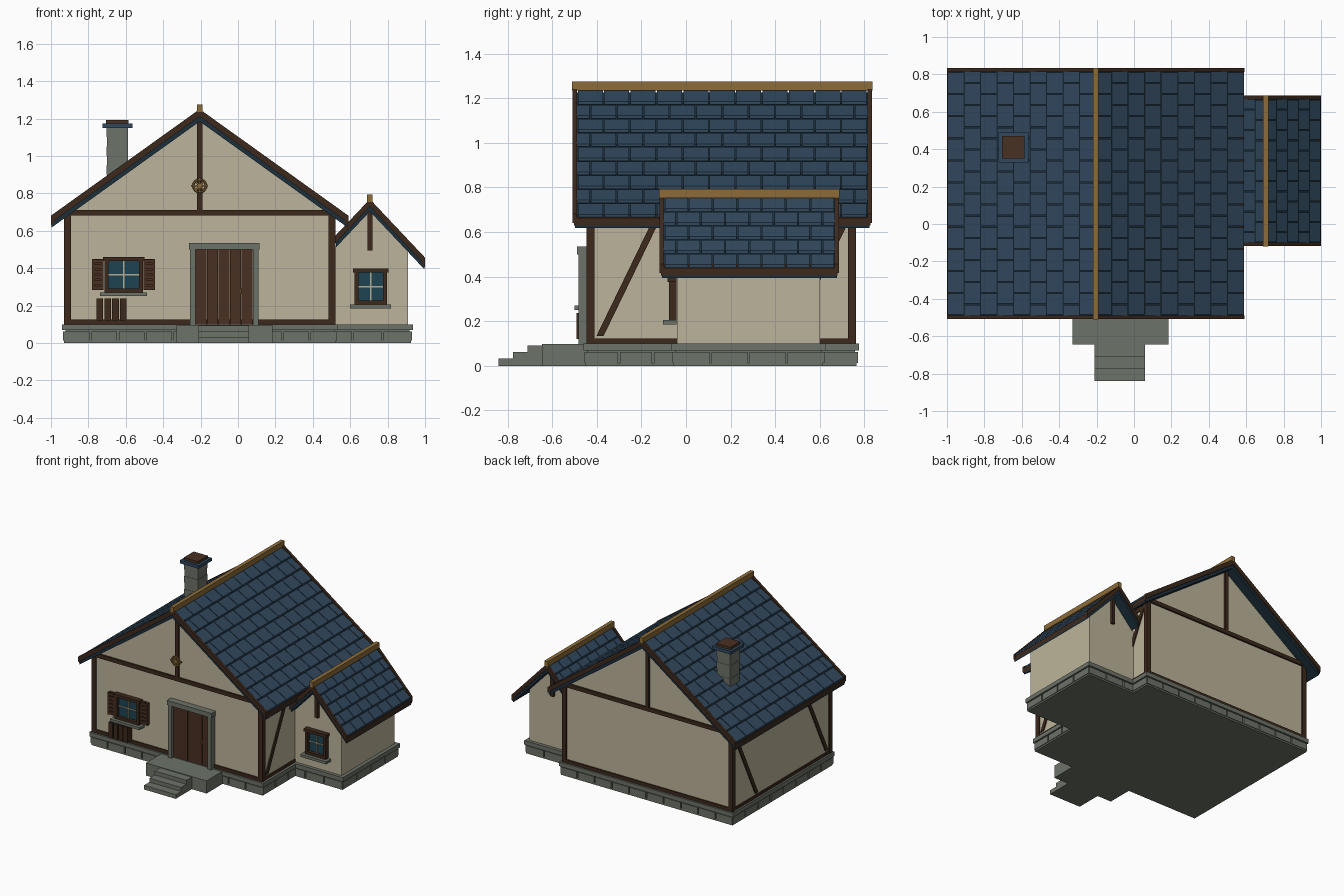
import bpy, bmesh, math

if "Cube" in bpy.data.objects:
    bpy.data.objects.remove(bpy.data.objects["Cube"])

# ---------- helpers ----------
def mat(name, hexcol):
    m = bpy.data.materials.new(name)
    rgb = [(int(hexcol[i:i + 2], 16) / 255) ** 2.2 for i in (0, 2, 4)]
    m.diffuse_color = (*rgb, 1)
    m.use_nodes = True
    m.node_tree.nodes["Principled BSDF"].inputs["Base Color"].default_value = m.diffuse_color
    return m

PLASTER, WOOD = mat("plaster", "BBB299"), mat("dark_wood", "3F2D22")
DOOR, STONE = mat("door_wood", "4A3326"), mat("stone", "6C7268")
SLATE, DECK = mat("slate", "344A5E"), mat("roof_deck", "22333F")
BRASS, GLASS = mat("brass", "8C6C3C"), mat("glass", "234552")
CREAM = mat("cream", "B5AC90")

def finish(name, bm, m):
    bmesh.ops.recalc_face_normals(bm, faces=bm.faces)
    me = bpy.data.meshes.new(name)
    bm.to_mesh(me)
    bm.free()
    ob = bpy.data.objects.new(name, me)
    me.materials.append(m)
    bpy.context.collection.objects.link(ob)
    return ob

def boxes(name, m, items, f=lambda u, v, w: (u, v, w)):
    """Boxes (u0,u1,v0,v1,w0,w1), each corner passed through the map f."""
    bm = bmesh.new()
    for u0, u1, v0, v1, w0, w1 in items:
        lo = [bm.verts.new(f(u, v, w0)) for u, v in ((u0, v0), (u1, v0), (u1, v1), (u0, v1))]
        hi = [bm.verts.new(f(u, v, w1)) for u, v in ((u0, v0), (u1, v0), (u1, v1), (u0, v1))]
        bm.faces.new(lo)
        bm.faces.new(hi)
        for i in range(4):
            j = (i + 1) % 4
            bm.faces.new((lo[i], lo[j], hi[j], hi[i]))
    return finish(name, bm, m)

def gable_walls(name, x0, x1, y0, y1, cx, zp, m):
    """Gabled profile extruded along y."""
    bm = bmesh.new()
    pts = [(x0, .09), (x1, .09), (x1, zp - m * (x1 - cx)), (cx, zp), (x0, zp - m * (cx - x0))]
    face = bm.faces.new([bm.verts.new((x, y0, z)) for x, z in pts])
    ext = bmesh.ops.extrude_face_region(bm, geom=[face])
    bmesh.ops.translate(bm, vec=(0, y1 - y0, 0),
                        verts=[v for v in ext["geom"] if isinstance(v, bmesh.types.BMVert)])
    finish(name, bm, PLASTER)

def roof(pre, cx, zt, m, runs, run, y0, y1, rows, cols):
    """Both slopes: deck, staggered slates, barge boards, fascia; then ridge cap."""
    step, tw = run / rows, (y1 - y0 - .04) / cols
    for side, r in zip((-1, 1), runs):
        tag = pre + ("_left_" if side < 0 else "_right_")
        def slope(u, v, w):
            return (cx + side * u, v, zt - m * u + w)
        def tile(u, v, w):
            return slope(u * step, v, w + .013 * (u - math.floor(u)))
        boxes(tag + "deck", DECK, [(0, r - .004, y0 + .01, y1 - .01, -.062, -.02)], slope)
        tiles = []
        for i in range(round(r / step)):
            for j in range(cols + i % 2):
                a = max(y0 + .02, y0 + .02 + (j - .5 * (i % 2)) * tw + .003)
                b = min(y1 - .02, y0 + .02 + (j + 1 - .5 * (i % 2)) * tw - .003)
                tiles.append((i + .01, i + .97, a, b, -.025, -.012))
        boxes(tag + "slates", SLATE, tiles, tile)
        boxes(tag + "barge_boards", WOOD,
              [(0, r, y0, y0 + .02, -.036, .004), (0, r, y1 - .02, y1, -.036, .004)], slope)
        if r == run:
            boxes(tag + "fascia", WOOD, [(r - .02, r - .001, y0 + .006, y1 - .006, -.048, -.014)], slope)
    boxes(pre + "_ridge_cap", BRASS, [(cx - .015, cx + .015, y0 - .002, y1 + .002, zt - .012, zt + .028)])

def foundation(name, x0, x1, y0, y1):
    """Core, cap course and a ring of projecting stones."""
    items = [(x0 + .018, x1 - .018, y0 + .018, y1 - .018, 0, .075), (x0, x1, y0, y1, .068, .1),
             (x0 + .01, x1 - .01, y0 + .01, y1 - .01, 0, .012)]
    for a, b, along_x in ((x0, x1, True), (y0, y1, False)):
        n = round((b - a) / .155)
        w = (b - a - .01) / n
        for k in range(n):
            p, q = a + .005 + k * w + .005, a + .005 + (k + 1) * w - .005
            for c in ((y0, y1) if along_x else (x0, x1)):
                s = 1 if c in (y0, x0) else -1
                d = sorted((c + s * .005, c + s * .03))
                items.append((p, q, *d, .012, .062) if along_x else (*d, p, q, .012, .062))
    boxes(name, STONE, items)

def window(pre, x0, x1, z0, z1, y):
    """Frame, glass, glazing bars and stone sill on a wall facing -y."""
    t, xm, zm = .022, (x0 + x1) / 2, (z0 + z1) / 2
    boxes(pre + "_frame", WOOD, [(x0, x0 + t, y - .035, y, z0, z1), (x1 - t, x1, y - .035, y, z0, z1),
                                 (x0 - .008, x1 + .008, y - .04, y, z1 - t, z1),
                                 (x0, x1, y - .035, y, z0, z0 + t)])
    boxes(pre + "_glass", GLASS, [(x0 + t, x1 - t, y - .012, y, z0 + t, z1 - t)])
    boxes(pre + "_glazing_bars", CREAM, [(xm - .004, xm + .004, y - .02, y, z0 + t, z1 - t),
                                         (x0 + t, x1 - t, y - .02, y, zm - .004, zm + .004)])
    boxes(pre + "_sill", STONE, [(x0 - .022, x1 + .022, y - .06, y, z0 - .02, z0)])

# ---------- foundations, porch and steps ----------
foundation("main_foundation", -.94, .535, -.46, .775)
foundation("annex_foundation", .45, .935, -.065, .625)
boxes("porch", STONE, [(-.33, .185, -.645, -.44, 0, .097)])
boxes("steps", STONE, [(-.21, .06, -.645 - .065 * (i + 1), -.64 - .065 * i, 0, .092 - .03 * i) for i in range(3)])

# ---------- walls ----------
CX, AX, M, AM = -.205, .705, .716, 1.06
gable_walls("main_walls", -.92, .51, -.437, .752, CX, 1.19, M)
gable_walls("annex_walls", .5, .908, -.04, .6, AX, .71, AM)

# ---------- roofs ----------
roof("main_roof", CX, 1.246, M, (.795, .795), .795, -.508, .833, 9, 11)
roof("annex_roof", AX, .765, AM, (.185, .295), .295, -.118, .686, 5, 7)

# ---------- timber frame ----------
boxes("corner_posts", WOOD, [(x, x + .036, y, y + .036, .1, .69)
                             for x in (-.93, .484) for y in (-.447, .726)])
gables = ((-.45, -.42), (.735, .765))
boxes("tie_beams", WOOD, [(-.93, .52, *y, .682, .712) for y in gables])
boxes("king_posts", WOOD, [(CX - .014, CX + .014, *y, .7, 1.19) for y in gables])
boxes("gable_sole_beams", WOOD, [(-.92, .51, a + .003, b - .003, .1, .125) for a, b in gables])
boxes("side_beams", WOOD, [(x, x + .03, -.43, .75, *z) for x in (-.927, .487)
                           for z in ((.1, .122), (.635, .665))])
for nm, y in (("front", -.385), ("back", .465)):
    boxes(nm + "_braces", WOOD, [(x, x + .025, -.016, .016, .135, .65) for x in (-.928, .493)],
          lambda u, v, w: (u, y + v + .25 * (w - .135) / .515, w))
boxes("annex_king_posts", WOOD, [(AX - .013, AX + .013, *y, .495, .72) for y in ((-.06, -.03), (.59, .62))])

# ---------- door ----------
boxes("door_planks", DOOR, [(-.228 + i * .0618, -.169 + i * .0618, -.458, -.43, .1, .5) for i in range(5)])
boxes("door_surround", STONE, [(-.256, -.226, -.482, -.43, .097, .505), (.08, .11, -.482, -.43, .097, .505),
                               (-.262, .116, -.488, -.43, .5, .535)])
boxes("door_handle", BRASS, [(.01, .02, -.47, -.45, .262, .292)])

# ---------- windows, shutters, bench slats ----------
window("front_window", -.715, -.508, .27, .46, -.44)
window("annex_window", .622, .797, .205, .398, -.042)
for nm, a in (("left", -.78), ("right", -.504)):
    b = a + .06
    boxes(nm + "_shutter", DOOR, [(a, a + .012, -.468, -.43, .282, .45), (b - .012, b, -.468, -.43, .282, .45),
                                  (a, b, -.452, -.43, .282, .45)]
          + [(a + .01, b - .01, -.464, -.44, .284 + k * .0285, .305 + k * .0285) for k in range(6)])
boxes("wall_slats", WOOD, [(-.757 + i * .042, -.721 + i * .042, -.49, -.43, .12, .237) for i in range(4)])

# ---------- gable wheel ornament ----------
bpy.ops.mesh.primitive_torus_add(major_radius=.034, minor_radius=.006, major_segments=16, minor_segments=6,
                                 location=(CX, -.462, .84), rotation=(math.pi / 2, 0, 0))
bpy.context.object.name = "wheel_rim"
bpy.context.object.data.materials.append(BRASS)
for k in range(4):
    c, s = math.cos(k * math.pi / 4), math.sin(k * math.pi / 4)
    h = .045 if k % 2 == 0 else .034
    boxes(f"wheel_spoke_{k}", BRASS, [(-h, h, -.466, -.448, -.004, .004)],
          lambda u, v, w: (CX + u * c - w * s, v, .84 + u * s + w * c))

# ---------- chimney ----------
boxes("chimney_stack", STONE, [(-.703 + .002 * (k % 2), -.587 - .002 * (k % 2), .352 + .002 * (k % 2),
                                .468 - .002 * (k % 2), .8 + k * .05, .85 + k * .05) for k in range(7)])
boxes("chimney_cap", SLATE, [(-.725, -.565, .33, .49, 1.15, 1.173)])
boxes("chimney_top", DOOR, [(-.705, -.585, .35, .47, 1.173, 1.192)])
